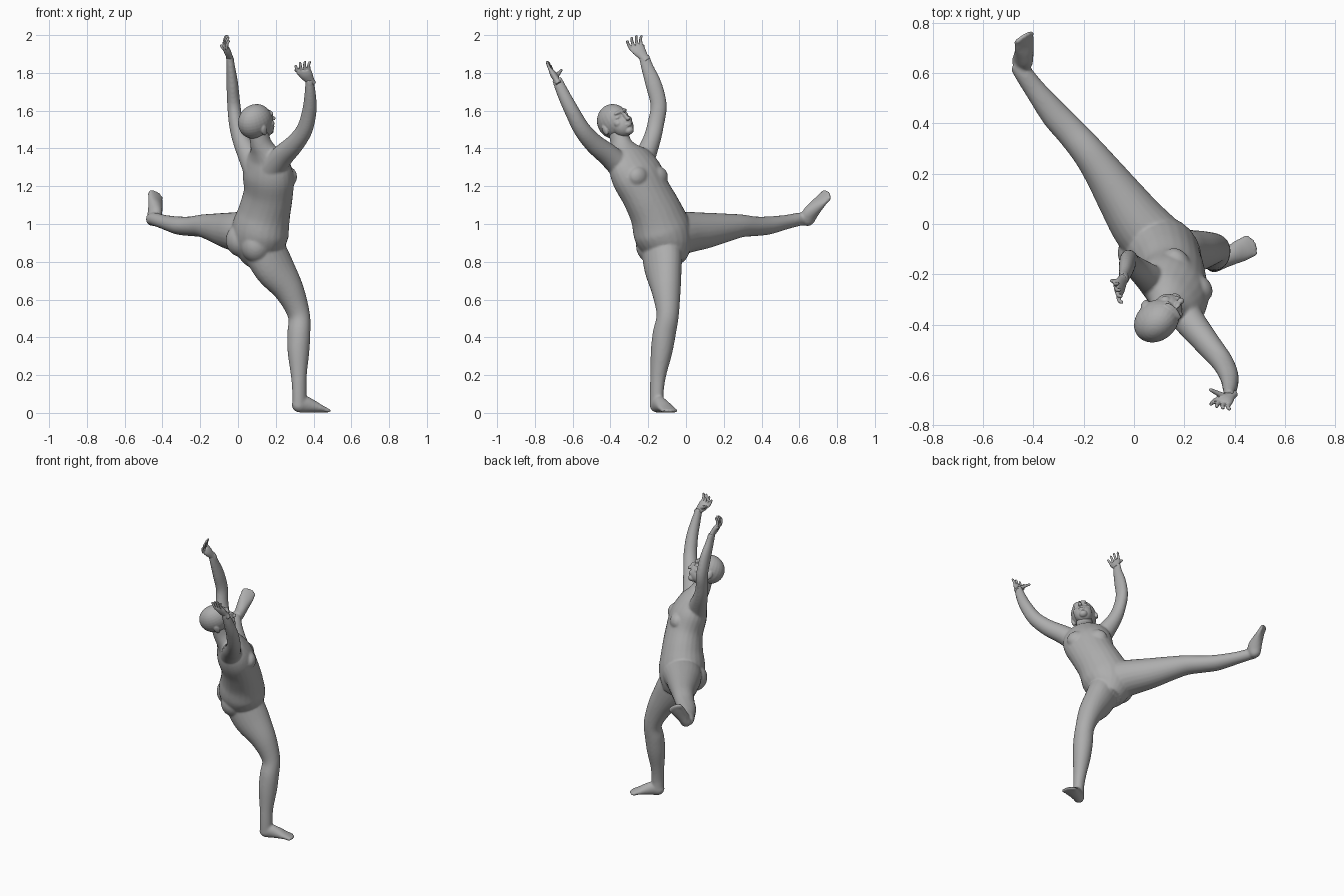
import bpy
import bmesh
import math
from mathutils import Vector, Matrix

cube = bpy.data.objects.get("Cube")
if cube:
    bpy.data.objects.remove(cube, do_unlink=True)

skin = bpy.data.materials.new("neutral_grey")
skin.use_nodes = True
GREY = (0.42, 0.42, 0.42, 1)
skin.diffuse_color = GREY
skin.node_tree.nodes["Principled BSDF"].inputs["Base Color"].default_value = GREY

LEFT = Vector((-0.65, 0.76, 0))
FRONT = Vector((0.76, 0.65, 0))
UP = Vector((0, 0, 1))


def spline(p, q, r, s, t):
    """Catmull-Rom blend of four equally long number rows."""
    return [0.5 * (2 * b + (c - a) * t + (2 * a - 5 * b + 4 * c - d) * t ** 2
                   + (3 * b - a - 3 * c + d) * t ** 3)
            for a, b, c, d in zip(p, q, r, s)]


def loft(bm, rows, side, sides=24, steps=5):
    """Closed tube through rows of x, y, z, side radius, depth radius."""
    ends = [rows[0]] + list(rows) + [rows[-1]]
    path = [spline(*ends[i:i + 4], k / steps)
            for i in range(len(rows) - 1) for k in range(steps)]
    path.append(list(rows[-1]))
    rings = []
    for i, row in enumerate(path):
        a, b = path[max(i - 1, 0)], path[min(i + 1, len(path) - 1)]
        along = (Vector(b[:3]) - Vector(a[:3])).normalized()
        u = (side - along * side.dot(along)).normalized()
        v = along.cross(u)
        ring = []
        for k in range(sides):
            ang = math.tau * k / sides
            ring.append(bm.verts.new(Vector(row[:3]) + u * row[3] * math.cos(ang)
                                     + v * row[4] * math.sin(ang)))
        rings.append(ring)
    for a, b in zip(rings, rings[1:]):
        for k in range(sides):
            n = (k + 1) % sides
            bm.faces.new((a[k], a[n], b[n], b[k]))
    bm.faces.new(rings[0][::-1])
    bm.faces.new(rings[-1])


def ball(bm, center, axes, radii):
    """Ellipsoid whose radii run along three given axes."""
    m = Matrix([Vector(a).normalized() * r for a, r in zip(axes, radii)]).transposed().to_4x4()
    m.translation = center
    bmesh.ops.create_uvsphere(bm, u_segments=24, v_segments=16, radius=1, matrix=m)


def finish(name, bm, voxel, rounds):
    """Fuse the overlapping volumes into one smooth skin."""
    bmesh.ops.recalc_face_normals(bm, faces=bm.faces)
    mesh = bpy.data.meshes.new(name)
    bm.to_mesh(mesh)
    bm.free()
    mesh.materials.append(skin)
    ob = bpy.data.objects.new(name, mesh)
    bpy.context.scene.collection.objects.link(ob)
    bpy.context.view_layer.objects.active = ob
    fuse = ob.modifiers.new("fuse", "REMESH")
    fuse.mode = "VOXEL"
    fuse.voxel_size = voxel
    fuse.use_smooth_shade = True
    soft = ob.modifiers.new("soften", "SMOOTH")
    soft.factor = 0.5
    soft.iterations = rounds
    for m in ("fuse", "soften"):
        bpy.ops.object.modifier_apply(modifier=m)


def foot(bm, heel, forward, up):
    """Foot from the back of the heel; up points from sole to shin."""
    f = Vector(forward).normalized()
    u = Vector(up)
    u = (u - f * u.dot(f)).normalized()
    s = u.cross(f)
    heel = Vector(heel)
    # distance forward, height, half width, half height
    shape = ((0, .03, .014, .016), (.02, .037, .032, .036), (.06, .046, .035, .045),
             (.11, .036, .04, .035), (.155, .023, .046, .022), (.185, .016, .043, .014),
             (.2, .013, .03, .008))
    loft(bm, [(*(heel + f * d + u * h), w, t) for d, h, w, t in shape], s)
    for i in range(5):
        k = i - 2
        ball(bm, heel + f * (.197 - .003 * k * k) + s * k * .018 + u * .012,
             (f, s, u), (.021, .0105, .011))


def hand(name, wrist, knuckles, spread, reach, thumb):
    """Palm, four slightly fanned fingers and a thumb."""
    bm = bmesh.new()
    w, k, r = Vector(wrist), Vector(knuckles), Vector(reach)
    s = Vector(spread).normalized()
    loft(bm, [(*(w - (k - w) * .4), .024, .018), (*w, .025, .017),
              (*w.lerp(k, .6), .036, .018), (*k, .038, .012),
              (*(k + r * .1), .03, .006)], s)
    for i, length in enumerate((.9, 1.05, 1.0, .8)):
        off = s * (i - 1.5) * .02
        base = k + off - r * .15
        tip = k + off * 1.35 + r * length
        bend = base.lerp(tip, .5) + (k - w) * .12
        loft(bm, [(*base, .009, .009), (*bend, .008, .008),
                  (*tip, .0065, .0065), (*(tip + r * .06), .003, .003)], s, 12, 4)
    t = Vector(thumb)
    root = w.lerp(k, .3)
    loft(bm, [(*root, .014, .014), (*root.lerp(t, .6), .01, .01),
              (*t, .007, .007), (*(t + (t - root) * .08), .003, .003)], s, 12, 4)
    finish(name, bm, .003, 2)


body = bmesh.new()

# Torso and neck
loft(body, [(.14, -.09, .80, .085, .09), (.12, -.10, .87, .135, .13),
            (.118, -.125, .96, .16, .145), (.14, -.16, 1.06, .147, .13),
            (.16, -.21, 1.16, .143, .118), (.16, -.26, 1.26, .155, .115),
            (.15, -.295, 1.335, .14, .09), (.135, -.325, 1.385, .085, .066),
            (.12, -.345, 1.43, .055, .057), (.105, -.36, 1.5, .05, .053)], LEFT)

# Chest and buttocks
chest = Vector((.16, -.25, 1.25))
for d in (-1, 1):
    ball(body, chest + LEFT * d * .068 + FRONT * .075, (LEFT, FRONT, UP), (.06, .045, .055))
ball(body, (.095, -.185, .885), (LEFT, FRONT, UP), (.08, .08, .09))
ball(body, (.02, -.115, .915), (LEFT, FRONT, UP), (.085, .085, .09))

# Right leg, standing
loft(body, [(.13, -.13, .88, .10, .12), (.19, -.12, .77, .09, .115),
            (.27, -.105, .65, .075, .082), (.322, -.097, .52, .06, .058),
            (.322, -.115, .42, .062, .06), (.32, -.13, .32, .056, .058),
            (.322, -.147, .2, .041, .043), (.325, -.155, .11, .034, .04),
            (.325, -.155, .04, .034, .04)], LEFT)
foot(body, (.292, -.172, 0), (.2, .1, 0), UP)

# Left leg, raised to the side
loft(body, [(.09, -.08, .94, .125, .125), (.02, 0, .955, .11, .115),
            (-.05, .10, .965, .096, .097), (-.125, .21, .98, .076, .077),
            (-.185, .29, .99, .061, .066), (-.25, .365, .988, .052, .06),
            (-.315, .435, .992, .048, .056), (-.39, .53, 1.01, .038, .043),
            (-.44, .6, 1.025, .035, .037), (-.46, .635, 1.025, .032, .035)], UP)
foot(body, (-.48, .66, .985), (.04, .1, .18), (.6, -.75, .3))

# Left arm
loft(body, [(.10, -.25, 1.28, .07, .07), (.06, -.215, 1.36, .06, .056),
            (.015, -.18, 1.45, .046, .047), (-.01, -.16, 1.53, .038, .044),
            (-.022, -.145, 1.63, .035, .043), (-.03, -.172, 1.74, .031, .043),
            (-.038, -.205, 1.83, .023, .033), (-.045, -.222, 1.89, .019, .028)],
     Vector((1, 0, 0)))

# Right arm
loft(body, [(.18, -.33, 1.29, .07, .07), (.235, -.405, 1.36, .06, .06),
            (.30, -.485, 1.425, .05, .052), (.352, -.55, 1.5, .043, .045),
            (.378, -.605, 1.6, .038, .039), (.382, -.65, 1.69, .03, .033),
            (.378, -.685, 1.77, .02, .026)], Vector((1, 0, 0)))
finish("body", body, .007, 6)

# Hands
hand("left_hand", (-.045, -.224, 1.885), (-.066, -.265, 1.94), (.2, -.9, -.25),
     (.012, -.01, .05), (-.09, -.225, 1.945))
hand("right_hand", (.38, -.683, 1.76), (.348, -.712, 1.81), (.9, -.25, .3),
     (-.006, -.017, .045), (.305, -.66, 1.815))

# Head, tilted back
head = bmesh.new()
face = Vector((.76, .51, .41)).normalized()
crown = Vector((-.15, -.47, .87))
crown = (crown - face * crown.dot(face)).normalized()
cheek = crown.cross(face)
AXES = (cheek, face, crown)
skull = Vector((.09, -.385, 1.543))


def feature(s, f, c, radii):
    ball(head, skull + cheek * s + face * f + crown * c, AXES, radii)


feature(0, 0, 0, (.078, .098, .092))
feature(0, .05, -.05, (.058, .056, .062))
feature(0, .08, -.094, (.026, .024, .02))
feature(0, .09, .016, (.045, .016, .012))
feature(0, .108, -.02, (.01, .014, .026))
feature(0, .12, -.038, (.014, .013, .01))
feature(0, .102, -.062, (.022, .012, .005))
feature(0, .1, -.071, (.019, .012, .006))
for d in (-1, 1):
    feature(d * .03, .081, -.007, (.015, .013, .009))
    feature(d * .036, .07, -.035, (.022, .022, .02))
    feature(d * .077, -.004, -.028, (.009, .018, .029))
finish("head", head, .004, 4)
